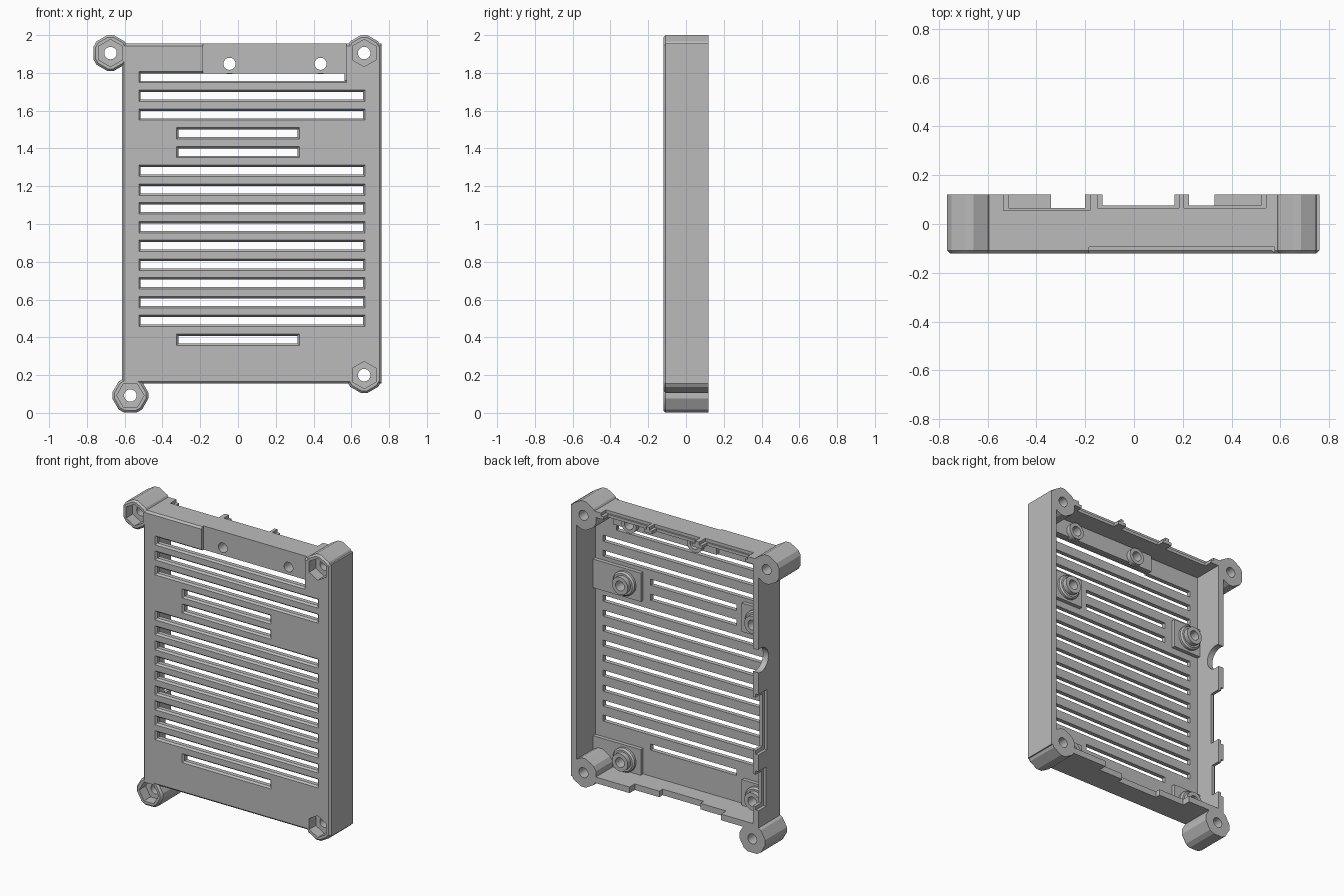
import bpy, bmesh
from math import sin, cos, pi, radians
from mathutils import Matrix

cube = bpy.data.objects.get("Cube")
if cube:
    bpy.data.objects.remove(cube, do_unlink=True)

grey = bpy.data.materials.new("plain grey")
grey.use_nodes = True
COLOUR = (0.5, 0.5, 0.5, 1)
grey.diffuse_color = COLOUR
grey.node_tree.nodes["Principled BSDF"].inputs["Base Color"].default_value = COLOUR

FRONT, BACK, FLOOR = -0.12, 0.12, -0.08
X0, X1, Z0, Z1 = -0.615, 0.76, 0.155, 1.955
WALL = 0.04


# Outlines in the x-z plane; each takes an outward offset
def rect(x0, x1, z0, z1):
    return lambda o: [(x0 - o, z0 - o), (x1 + o, z0 - o), (x1 + o, z1 + o), (x0 - o, z1 + o)]


def circle(cx, cz, r, n=32, turn=0):
    return lambda o: [(cx + (r + o) * cos(turn + 2 * pi * i / n),
                       cz + (r + o) * sin(turn + 2 * pi * i / n)) for i in range(n)]


def blunt_hex(cx, cz, r, turn):
    angles = [turn + radians(60 * i + s) for i in range(6) for s in (-10, 10)]
    return lambda o: [(cx + (r + o) * cos(a), cz + (r + o) * sin(a)) for a in angles]


def finish(name, bm):
    bmesh.ops.recalc_face_normals(bm, faces=bm.faces)
    mesh = bpy.data.meshes.new(name)
    bm.to_mesh(mesh)
    bm.free()
    mesh.materials.append(grey)
    obj = bpy.data.objects.new(name, mesh)
    bpy.context.collection.objects.link(obj)
    return obj


def loft(name, outline, levels):
    """Solid through the outline at each (y, offset) level."""
    bm = bmesh.new()
    rings = [[bm.verts.new((x, y, z)) for x, z in outline(o)] for y, o in levels]
    for a, b in zip(rings, rings[1:]):
        for i in range(len(a)):
            j = (i + 1) % len(a)
            bm.faces.new((a[i], a[j], b[j], b[i]))
    bm.faces.new(rings[0])
    bm.faces.new(rings[-1])
    return finish(name, bm)


def combine(body, tool, operation):
    bpy.context.view_layer.objects.active = body
    mod = body.modifiers.new("combine", 'BOOLEAN')
    mod.operation, mod.solver, mod.object = operation, 'EXACT', tool
    bpy.ops.object.modifier_apply(modifier=mod.name)
    bpy.data.objects.remove(tool, do_unlink=True)


# Tray with chamfered front edge
tray = loft("case_tray", rect(X0, X1, Z0, Z1), [(FRONT, -0.012), (FRONT + 0.012, 0), (BACK, 0)])


def add(outline, *levels):
    combine(tray, loft("addition", outline, levels), 'UNION')


def cut(outline, *levels):
    combine(tray, loft("cutter", outline, levels), 'DIFFERENCE')


cut(rect(X0 + WALL, X1 - WALL, Z0 + WALL, Z1 - WALL), (FLOOR, 0), (0.2, 0))

# Corner screw bosses: x, z, rotation
bosses = [(-0.675, 1.905, pi / 6), (0.668, 1.905, pi / 6), (0.668, 0.2, pi / 6), (-0.57, 0.092, 0)]
for x, z, turn in bosses:
    add(blunt_hex(x, z, 0.0965, turn), (FRONT, -0.012), (FRONT + 0.012, 0), (BACK, 0))

# Board standoffs on pads that reach the side walls
for z in (0.27, 1.44):
    add(rect(0.37, X1 - 0.02, z - 0.095, z + 0.095), (FLOOR - 0.02, 0), (-0.055, 0))
    add(rect(X0 + 0.02, -0.37, z - 0.095, z + 0.095), (FLOOR - 0.02, 0), (-0.055, 0))
    for x in (-0.485, 0.485):
        add(circle(x, z, 0.08), (FLOOR - 0.02, 0), (-0.04, 0), (-0.03, -0.01))
        add(circle(x, z, 0.058), (FLOOR - 0.02, 0), (0.0, 0))
        cut(circle(x, z, 0.032), (-0.09, 0), (0.05, 0))

# Thickened mounting strip with a shallow front recess and two tubes
add(rect(-0.185, 0.575, 1.805, Z1 - 0.02), (FLOOR - 0.02, 0), (-0.055, 0))
cut(rect(-0.185, 0.575, 1.76, 2.1), (-0.2, 0), (-0.095, 0))
for x in (-0.045, 0.437):
    add(circle(x, 1.848, 0.055), (-0.07, 0), (-0.025, 0))
    cut(circle(x, 1.848, 0.032), (-0.2, 0), (0.05, 0))

# Ventilation slots with chamfered mouths
for k in range(15):
    z = 1.778 - 0.0993 * k
    left, right = (-0.325, 0.325) if k in (3, 4, 14) else (-0.525, 0.575 if k == 0 else 0.673)
    cut(rect(left + 0.01, right - 0.01, z - 0.02, z + 0.02),
        (FRONT - 0.01, 0.01), (FRONT, 0.01), (FRONT + 0.012, 0), (-0.04, 0))

# Screw holes and hexagonal nut pockets
for x, z, turn in bosses:
    cut(circle(x, z, 0.072, 6, turn), (-0.2, 0), (-0.05, 0))
    cut(circle(x, z, 0.033), (-0.1, 0), (0.2, 0))

# Top wall port openings, each with an outer rebate
for x0, x1, y in ((-0.535, -0.18, 0.055), (-0.15, 0.185, 0.065), (0.205, 0.54, 0.065)):
    cut(rect(x0, x1, Z1 - 0.02, 2.1), (y, 0), (0.2, 0))
    cut(rect(x0 + 0.02, x1 - 0.02, Z1 - 0.1, 2.1), (y + 0.01, 0), (0.2, 0))

# Bottom wall card opening
cut(rect(-0.34, 0.33, 0.05, Z0 + 0.06), (0.065, 0), (0.2, 0))
cut(rect(-0.15, 0.15, 0.05, Z0 + 0.06), (0.03, 0), (0.2, 0))

# Side wall port openings, each with an outer rebate
for z, half, y in ((0.86, 0.2, 0.03), (0.42, 0.13, 0.04)):
    cut(rect(-0.8, X0 + 0.02, z - half, z + half), (y, 0), (0.2, 0))
    cut(rect(-0.8, X0 + 0.07, z - half + 0.025, z + half - 0.025), (y + 0.02, 0), (0.2, 0))

# Round side opening
bm = bmesh.new()
bmesh.ops.create_cone(bm, cap_ends=True, segments=32, radius1=0.08, radius2=0.08, depth=0.2,
                      matrix=Matrix.Translation((X0, 0.095, 1.28)) @ Matrix.Rotation(pi / 2, 4, 'Y'))
combine(tray, finish("round_cutter", bm), 'DIFFERENCE')

bpy.ops.object.select_all(action='DESELECT')
tray.select_set(True)
bpy.context.view_layer.objects.active = tray
bpy.ops.object.shade_smooth_by_angle(angle=radians(25))
